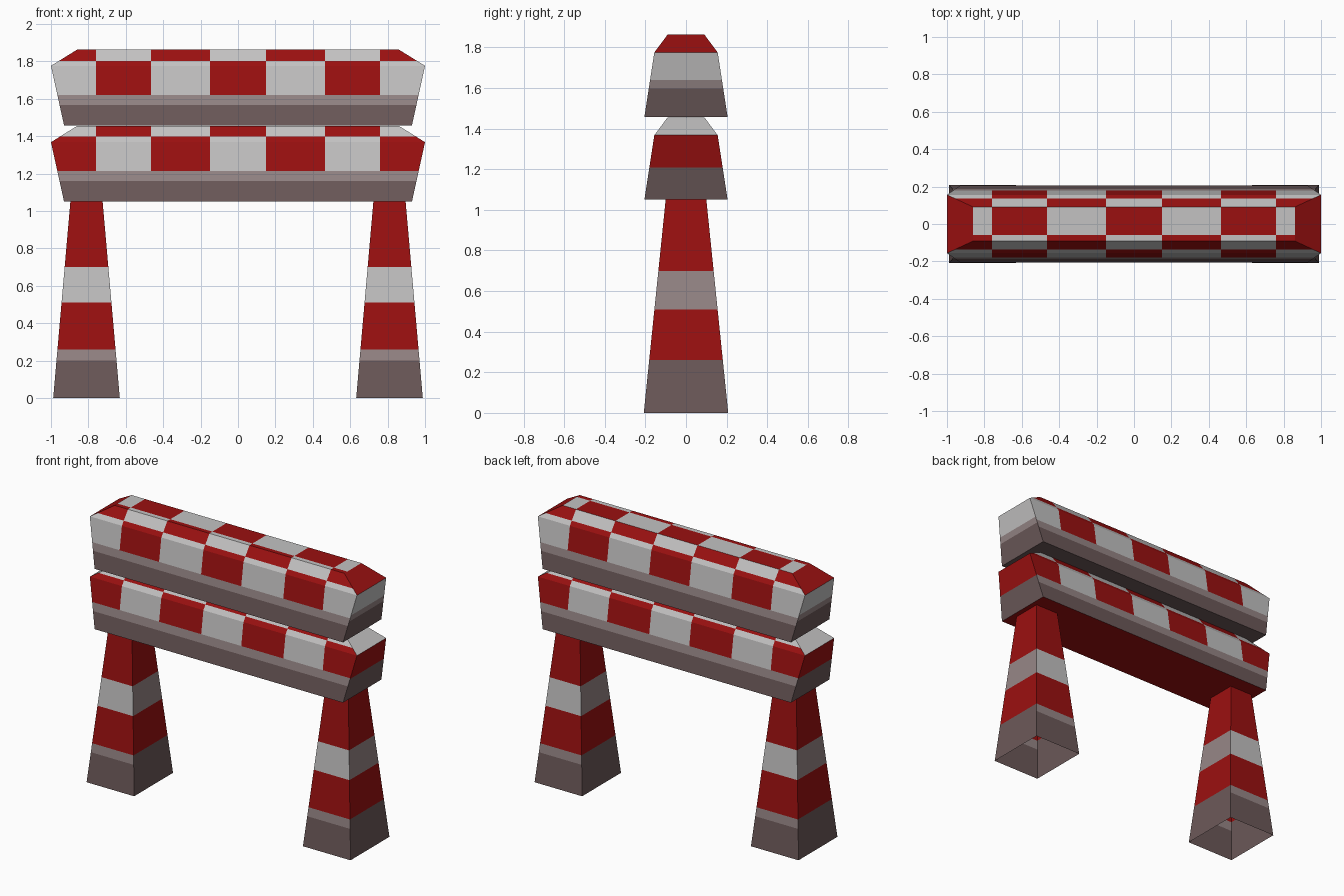
import bpy, bmesh
from mathutils import Vector

if "Cube" in bpy.data.objects:
    bpy.data.objects.remove(bpy.data.objects["Cube"])


def material(name, rgb):
    lin = [((c / 255 + 0.055) / 1.055) ** 2.4 if c > 10 else c / 255 / 12.92 for c in rgb]
    m = bpy.data.materials.new(name)
    m.diffuse_color = (*lin, 1)
    m.use_nodes = True
    m.node_tree.nodes["Principled BSDF"].inputs["Base Color"].default_value = m.diffuse_color
    return m


MATS = [material("red paint", (155, 16, 16)),
        material("white paint", (195, 194, 194)),
        material("light grime", (150, 134, 134)),
        material("dark grime", (108, 89, 89))]
RED, WHITE, LIGHT, DARK = range(4)


def stacked_rings(name, rings, cuts, rule, bottom, top):
    """Join rectangles (half x, half y, z), slice along colour edges, colour by rule."""
    bm = bmesh.new()
    loops = [[bm.verts.new((sx * hx, sy * hy, z)) for sx, sy in ((-1, -1), (1, -1), (1, 1), (-1, 1))]
             for hx, hy, z in rings]
    for a, b in zip(loops, loops[1:]):
        for i in range(4):
            j = (i + 1) % 4
            bm.faces.new((a[i], a[j], b[j], b[i]))
    if bottom:
        bm.faces.new(loops[0][::-1])
    if top:
        bm.faces.new(loops[-1])
    for axis, values in cuts.items():
        for v in values:
            co, no = Vector(), Vector()
            co[axis], no[axis] = v, 1
            bmesh.ops.bisect_plane(bm, geom=bm.verts[:] + bm.edges[:] + bm.faces[:],
                                   plane_co=co, plane_no=no, dist=1e-5)
    bm.normal_update()
    for f in bm.faces:
        f.material_index = rule(f.calc_center_median(), f.normal)
    me = bpy.data.meshes.new(name)
    bm.to_mesh(me)
    bm.free()
    for m in MATS:
        me.materials.append(m)
    ob = bpy.data.objects.new(name, me)
    bpy.context.collection.objects.link(ob)
    return ob


CELLS = (0.15, 0.465, 0.76)


def beam(name, base, height, flip, z_dark, z_light, end_dark, end_light, z_swap):
    def checker(x, swapped):
        column = sum(abs(x) > c for c in CELLS)
        return RED if (column + swapped + flip) % 2 == 0 else WHITE

    def rule(c, n):
        if n.z < -0.9:                               # underside
            return RED if flip else DARK
        if n.z > 0.9:                                # top plate
            return checker(c.x, c.y < -0.06)
        if abs(n.x) > abs(n.y):                      # end caps
            if n.z > 0:
                return WHITE if flip else RED
            if c.z < end_dark:
                return DARK
            return LIGHT if c.z < end_light else (RED if flip else WHITE)
        if c.z < z_dark:                             # long sides
            return DARK
        return LIGHT if c.z < z_light else checker(c.x, c.z > z_swap)

    ob = stacked_rings(name,
                       [(0.93, 0.205, 0), (1.0, 0.156, 0.318), (0.86, 0.091, height)],
                       {0: [s * c for c in CELLS for s in (-1, 1)], 1: [-0.06],
                        2: {z_dark, z_light, end_dark, end_light, z_swap}},
                       rule, True, True)
    ob.location.z = base


# Two checkered beams
beam("upper_beam", 1.458, 0.405, 0, 0.11, 0.162, 0.14, 0.182, 0.345)
beam("lower_beam", 1.05, 0.405, 1, 0.11, 0.165, 0.16, 0.16, 0.348)


# Striped legs, open underneath
def leg_rule(c, n):
    side = abs(n.x) > abs(n.y)
    if c.z < 0.2:
        return DARK
    if c.z < 0.26:
        return DARK if side else LIGHT
    if 0.51 < c.z < 0.7:
        return LIGHT if side else WHITE
    return RED


for label, x in (("left", -0.81), ("right", 0.81)):
    leg = stacked_rings(label + "_leg", [(0.178, 0.208, 0), (0.086, 0.1, 1.052)],
                        {2: [0.2, 0.26, 0.51, 0.7]}, leg_rule, False, False)
    leg.location.x = x
